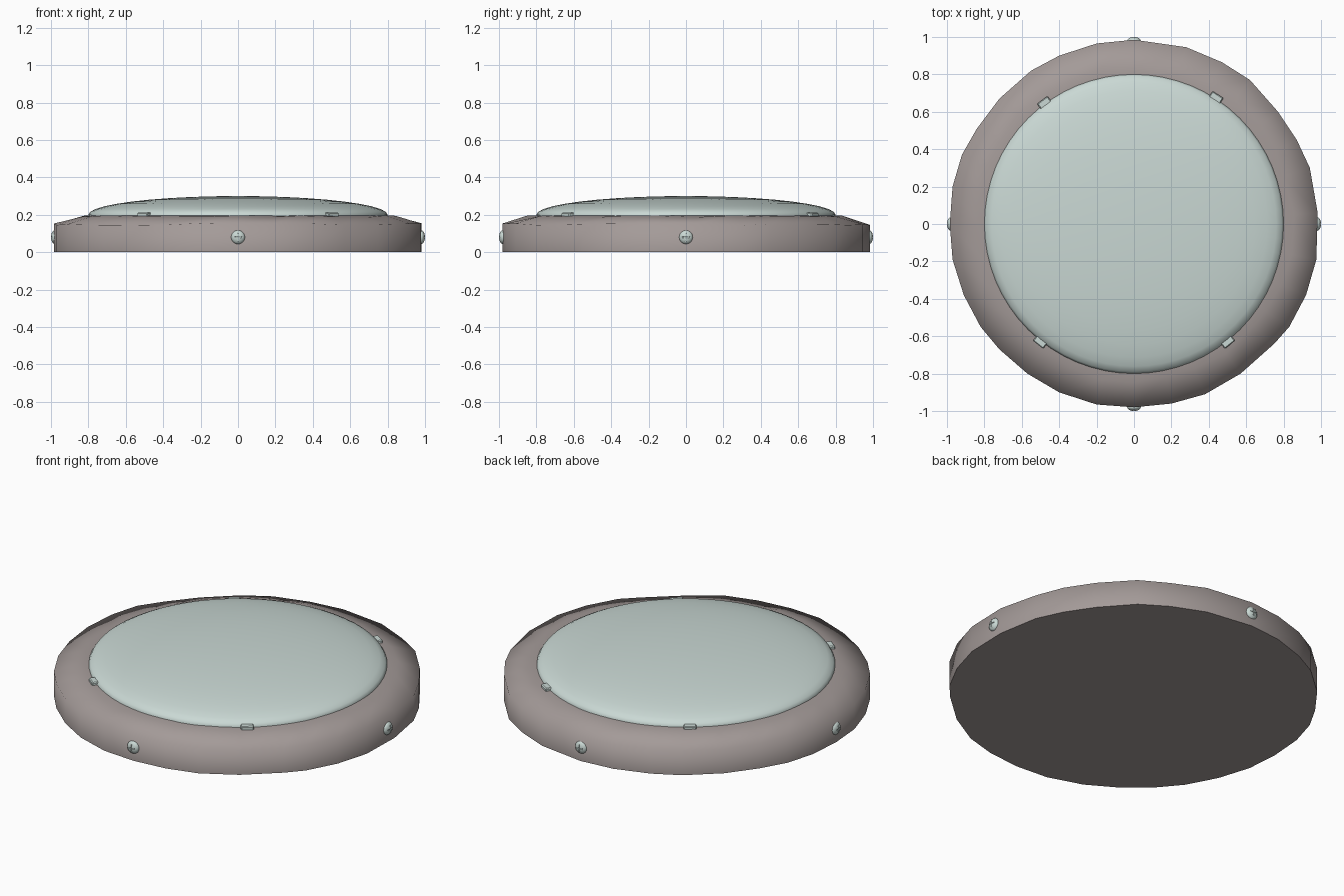
import bpy, bmesh, math, random
from mathutils import Matrix, Vector

if "Cube" in bpy.data.objects:
    bpy.data.objects.remove(bpy.data.objects["Cube"])

random.seed(4)


def material(name, rgb):
    m = bpy.data.materials.new(name)
    m.diffuse_color = (*rgb, 1)
    m.use_nodes = True
    m.node_tree.nodes["Principled BSDF"].inputs["Base Color"].default_value = m.diffuse_color
    return m


STONE = material("warm grey stone", (0.37, 0.325, 0.315))
GLASS = material("pale green glass", (0.59, 0.69, 0.66))


def finish(name, bm, mat, angle):
    bmesh.ops.recalc_face_normals(bm, faces=bm.faces)
    me = bpy.data.meshes.new(name)
    bm.to_mesh(me)
    bm.free()
    me.materials.append(mat)
    ob = bpy.data.objects.new(name, me)
    bpy.context.collection.objects.link(ob)
    bpy.ops.object.select_all(action='DESELECT')
    ob.select_set(True)
    bpy.context.view_layer.objects.active = ob
    bpy.ops.object.shade_smooth_by_angle(angle=math.radians(angle))
    return ob


def bridge(bm, a, b):
    n = len(a)
    for i in range(n):
        bm.faces.new((a[i], a[(i + 1) % n], b[(i + 1) % n], b[i]))


# Uneven stone rim: hand-cut outline, stacked in rings
outline = [(0, .985), (-.2, .965), (-.4, .9), (-.55, .82), (-.72, .67), (-.84, .51),
           (-.92, .37), (-.97, .2), (-.985, 0), (-.97, -.19), (-.91, -.38), (-.82, -.55),
           (-.72, -.67), (-.57, -.8), (-.4, -.9), (-.2, -.965), (0, -.98), (.2, -.96),
           (.38, -.91), (.57, -.8), (.75, -.64), (.83, -.55), (.92, -.38), (.975, -.19),
           (.982, .06), (.94, .3), (.87, .45), (.77, .6), (.62, .77), (.47, .865), (.28, .945)]
bm = bmesh.new()
base = [bm.verts.new((x, y, 0)) for x, y in outline]
edge = [bm.verts.new((x, y, 0.15 + random.uniform(-.008, .006))) for x, y in outline]
crown, lip = [], []
for x, y in outline:
    d = Vector((x, y, 0)).normalized()
    crown.append(bm.verts.new(d * random.uniform(.83, .86) + Vector((0, 0, random.uniform(.187, .197)))))
    lip.append(bm.verts.new(d * 0.79 + Vector((0, 0, .197))))
bridge(bm, base, edge)
bridge(bm, edge, crown)
bridge(bm, crown, lip)
bm.faces.new(base)
bm.faces.new(lip)
finish("stone_rim", bm, STONE, 80)

# Shallow glass dome
bm = bmesh.new()
N, RINGS = 64, 10
rings = []
for k in range(RINGS):
    t = k / RINGS * math.pi / 2
    r, z = 0.8 * math.cos(t), 0.2 + 0.1 * math.sin(t)
    rings.append([bm.verts.new((r * math.cos(2 * math.pi * i / N),
                                r * math.sin(2 * math.pi * i / N), z)) for i in range(N)])
skirt = [bm.verts.new((v.co.x, v.co.y, 0.18)) for v in rings[0]]
bridge(bm, skirt, rings[0])
for a, b in zip(rings, rings[1:]):
    bridge(bm, a, b)
top = bm.verts.new((0, 0, 0.3))
for i in range(N):
    bm.faces.new((rings[-1][i], rings[-1][(i + 1) % N], top))
bm.faces.new(skirt)
finish("glass_dome", bm, GLASS, 60)

# Small clips that hold the dome
for i, deg in enumerate((57, 126.5, 231.5, 308.5)):
    bm = bmesh.new()
    bmesh.ops.create_cube(bm, size=1)
    bmesh.ops.scale(bm, vec=(0.04, 0.07, 0.05), verts=bm.verts)
    bmesh.ops.bevel(bm, geom=bm.edges[:], offset=0.005, segments=1, affect='EDGES')
    bmesh.ops.transform(bm, verts=bm.verts, matrix=Matrix.Rotation(math.radians(deg), 4, 'Z')
                        @ Matrix.Translation((0.805, 0, 0.186)))
    finish(f"dome_clip_{i + 1}", bm, GLASS, 30)

# Round-headed screws on the four sides, each with a cross slot
for i in range(4):
    place = Matrix.Rotation(i * math.pi / 2, 4, 'Z') @ Matrix.Translation((0.978, 0, 0.08))
    bm = bmesh.new()
    bmesh.ops.create_uvsphere(bm, u_segments=20, v_segments=12, radius=1)
    bmesh.ops.transform(bm, verts=bm.verts, matrix=place @ Matrix.Diagonal((0.022, 0.037, 0.037, 1))
                        @ Matrix.Rotation(math.pi / 2, 4, 'Y'))
    screw = finish(f"screw_{i + 1}", bm, GLASS, 40)
    for j, size in enumerate(((0.008, 0.04, 0.004), (0.008, 0.004, 0.04))):
        bm = bmesh.new()
        bmesh.ops.create_cube(bm, size=1)
        bmesh.ops.transform(bm, verts=bm.verts, matrix=place @ Matrix.Translation((0.021, 0, 0))
                            @ Matrix.Diagonal((*size, 1)))
        cutter = finish(f"slot_cutter_{i + 1}_{j + 1}", bm, GLASS, 30)
        bpy.context.view_layer.objects.active = screw
        mod = screw.modifiers.new("slot", 'BOOLEAN')
        mod.operation = 'DIFFERENCE'
        mod.object = cutter
        bpy.ops.object.modifier_apply(modifier=mod.name)
        bpy.data.objects.remove(cutter)
